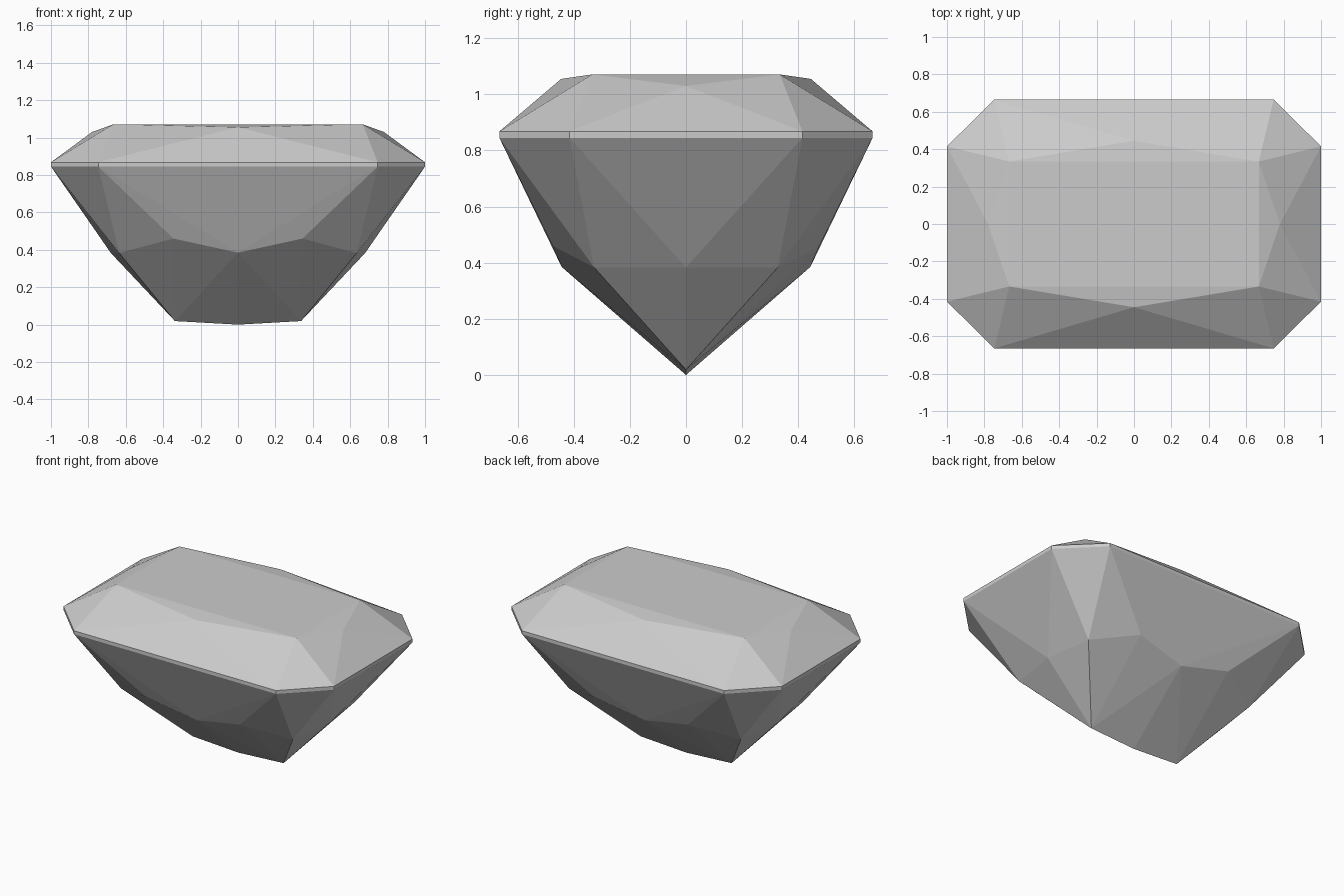
import bpy
import bmesh
from math import radians

cube = bpy.data.objects.get("Cube")
if cube:
    bpy.data.objects.remove(cube, do_unlink=True)

# Pale grey stone
stone = bpy.data.materials.new("pale_grey_stone")
stone.use_nodes = True
colour = (0.6, 0.6, 0.6, 1)
stone.diffuse_color = colour
stone.node_tree.nodes["Principled BSDF"].inputs["Base Color"].default_value = colour

GIRDLE_LOW, GIRDLE_HIGH = 0.85, 0.873

# One quarter of the facet corners; the rest are mirrored
girdle = [(1, 0.415), (0.747, 0.665)]
table = [(0.667, 0.334, 1.076), (0, 0.445, 1.06), (0.78, 0, 1.035)]
pavilion = [(0.345, 0.475, 0.465), (0, 0.443, 0.39),
            (0.635, 0.327, 0.388), (0.68, 0, 0.388)]
keel = [(0.337, 0, 0.024), (0, 0, 0.005)]

quarter = table + pavilion + keel
quarter += [(x, y, z) for x, y in girdle for z in (GIRDLE_LOW, GIRDLE_HIGH)]


def mirrored(points):
    """Mirror points across both vertical planes, dropping duplicates."""
    return sorted({(sx * x + 0.0, sy * y + 0.0, z)
                   for x, y, z in points for sx in (-1, 1) for sy in (-1, 1)})


# The cut stone is convex, so its facets are the hull of its corners
bm = bmesh.new()
for point in mirrored(quarter):
    bm.verts.new(point)
bmesh.ops.convex_hull(bm, input=bm.verts[:])
bmesh.ops.dissolve_limit(bm, angle_limit=radians(1.5),
                         verts=bm.verts[:], edges=bm.edges[:])
bmesh.ops.recalc_face_normals(bm, faces=bm.faces[:])
low = min(v.co.z for v in bm.verts)
bmesh.ops.translate(bm, verts=bm.verts[:], vec=(0, 0, -low))

mesh = bpy.data.meshes.new("cut_gemstone")
bm.to_mesh(mesh)
bm.free()
mesh.materials.append(stone)
gem = bpy.data.objects.new("cut_gemstone", mesh)
bpy.context.collection.objects.link(gem)
